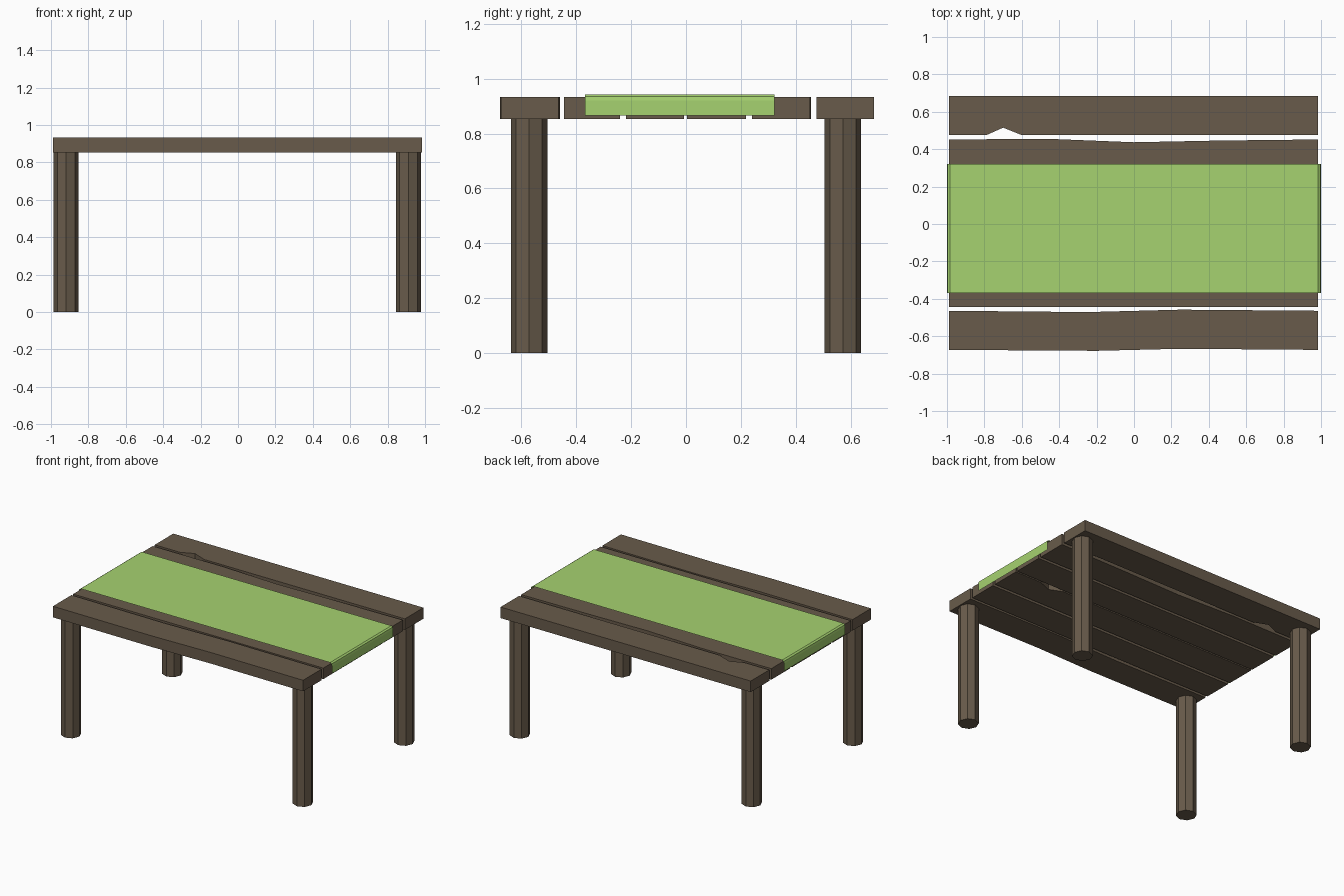
import bpy, bmesh, math

cube = bpy.data.objects.get("Cube")
if cube:
    bpy.data.objects.remove(cube)


def material(name, rgb):
    m = bpy.data.materials.new(name)
    m.use_nodes = True
    m.diffuse_color = (*rgb, 1)
    m.node_tree.nodes["Principled BSDF"].inputs["Base Color"].default_value = (*rgb, 1)
    return m


wood = material("dark wood", (0.14, 0.105, 0.07))
cloth = material("green cloth", (0.38, 0.645, 0.16))


def finish(name, bm, mat):
    mesh = bpy.data.meshes.new(name)
    bm.to_mesh(mesh)
    bm.free()
    mesh.materials.append(mat)
    obj = bpy.data.objects.new(name, mesh)
    bpy.context.collection.objects.link(obj)
    return obj


X0, X1 = -0.99, 0.985
BOTTOM, TOP = 0.853, 0.932


def plank(name, front, back):
    """Extrude an outline given by its front and back edges (x, y), left to right."""
    bm = bmesh.new()
    verts = [bm.verts.new((x, y, BOTTOM)) for x, y in front + back[::-1]]
    base = bm.faces.new(verts)
    grown = bmesh.ops.extrude_face_region(bm, geom=[base])["geom"]
    top = [v for v in grown if isinstance(v, bmesh.types.BMVert)]
    bmesh.ops.translate(bm, verts=top, vec=(0, 0, TOP - BOTTOM))
    bmesh.ops.recalc_face_normals(bm, faces=bm.faces)
    finish(name, bm, wood)


def edge(y, *bends):
    return [(X0, y), *bends, (X1, y)]


# Tabletop planks, from front to back, with worn edges and two chips
plank("front_plank",
      edge(-0.673, (-0.2, -0.678), (0.25, -0.667)),
      edge(-0.464, (-0.25, -0.471), (0.25, -0.458)))
plank("front_inner_plank", edge(-0.445), edge(-0.24))
plank("front_middle_plank",
      edge(-0.219),
      edge(-0.008, (0.59, -0.008), (0.68, -0.048), (0.78, -0.008)))
plank("back_middle_plank", edge(0.003), edge(0.219))
plank("back_inner_plank",
      edge(0.24),
      edge(0.452, (-0.45, 0.455), (0, 0.437), (0.45, 0.446)))
plank("back_plank",
      edge(0.475, (-0.79, 0.475), (-0.7, 0.515), (-0.6, 0.475)),
      edge(0.684))

# Eight-sided legs
for xname, x in (("right", -0.919), ("left", 0.912)):
    for yname, y in (("front", -0.571), ("back", 0.571)):
        bm = bmesh.new()
        bmesh.ops.create_cone(bm, cap_ends=True, segments=8, radius1=0.067,
                              radius2=0.067, depth=BOTTOM)
        bmesh.ops.translate(bm, verts=bm.verts, vec=(x, y, BOTTOM / 2))
        finish(f"{yname}_{xname}_leg", bm, wood)

# Table runner: a thin sheet folded down over both ends
bm = bmesh.new()
half = [(0.985, 0.942), (0.996, 0.934), (0.999, 0.92), (0.999, 0.866)]
profile = [(-x, z) for x, z in half[::-1]] + half
rows = [[bm.verts.new((x, y, z)) for y in (-0.368, 0.322)] for x, z in profile]
for a, b in zip(rows, rows[1:]):
    bm.faces.new((a[0], b[0], b[1], a[1]))
finish("table_runner", bm, cloth)
